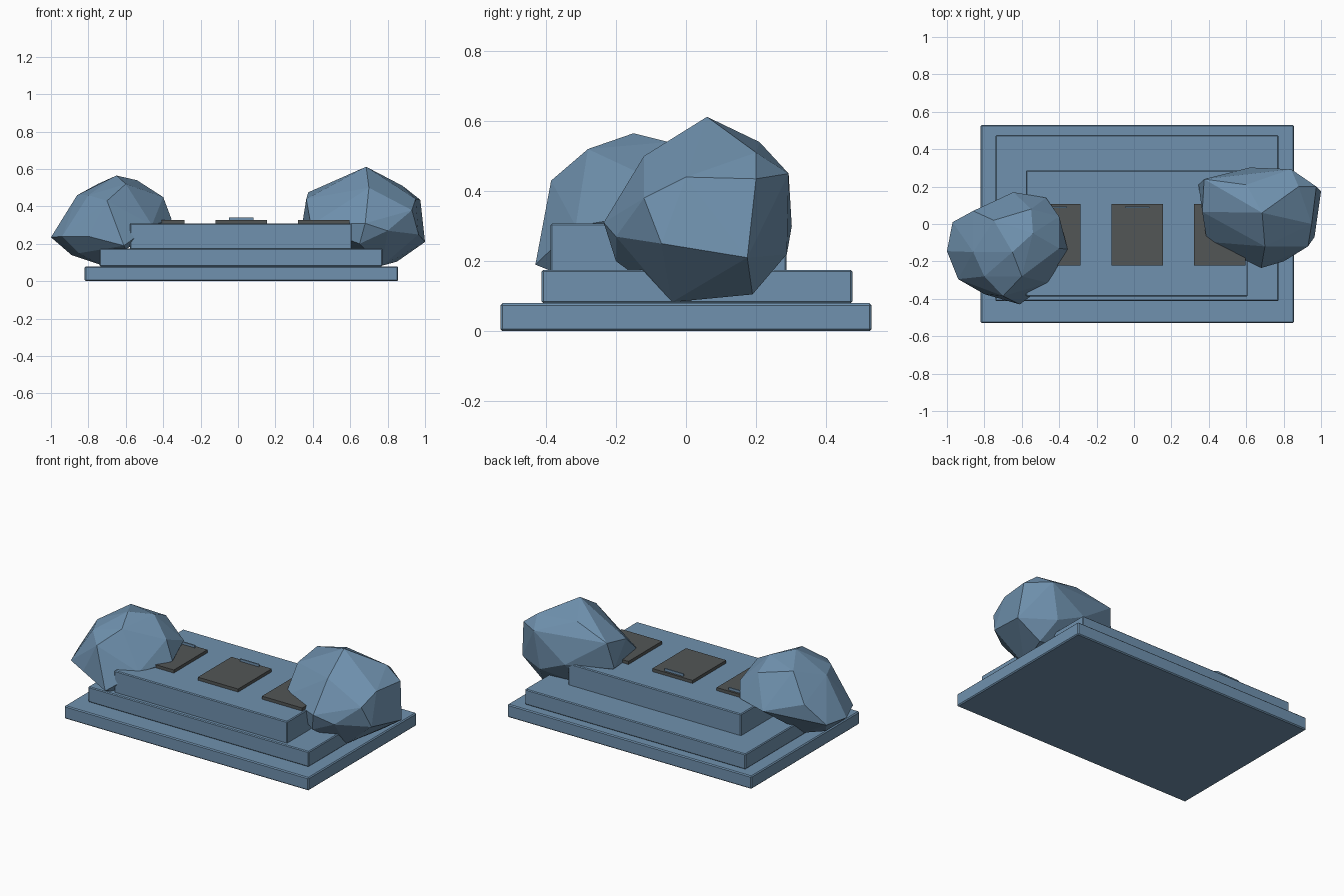
import bpy, bmesh


def material(name, rgb):
    m = bpy.data.materials.new(name)
    m.diffuse_color = (*rgb, 1)
    return m


STONE = material("blue stone", (0.16, 0.285, 0.425))
DARK = material("dark grey", (0.085, 0.093, 0.093))


def add_object(name, bm, mat):
    me = bpy.data.meshes.new(name)
    bm.to_mesh(me)
    bm.free()
    me.materials.append(mat)
    ob = bpy.data.objects.new(name, me)
    bpy.context.collection.objects.link(ob)
    return ob


def box(name, lo, hi, mat, bevel=0):
    bm = bmesh.new()
    bmesh.ops.create_cube(bm, size=1)
    for v in bm.verts:
        v.co = [a + (b - a) * (c + 0.5) for a, b, c in zip(lo, hi, v.co)]
    ob = add_object(name, bm, mat)
    if bevel:
        mod = ob.modifiers.new("soft edges", 'BEVEL')
        mod.width = bevel
        mod.segments = 1
    return ob


def boulder(name, corners, mat):
    # chiselled rock: faceted skin stretched over its key corners
    bm = bmesh.new()
    for c in corners:
        bm.verts.new(c)
    hull = bmesh.ops.convex_hull(bm, input=bm.verts)
    loose = {g for g in hull["geom_interior"] if isinstance(g, bmesh.types.BMVert)}
    bmesh.ops.delete(bm, geom=list(loose), context='VERTS')
    bmesh.ops.recalc_face_normals(bm, faces=bm.faces)
    return add_object(name, bm, mat)


# stepped plinth
box("bottom_step", (-0.82, -0.53, 0), (0.855, 0.53, 0.08), STONE, 0.006)
box("middle_step", (-0.74, -0.412, 0.08), (0.773, 0.475, 0.175), STONE, 0.005)
box("top_step", (-0.578, -0.387, 0.17), (0.608, 0.287, 0.308), STONE, 0.005)

# inlaid dark plates, each with a thin raised tab near its back edge
for i, x in enumerate((-0.423, 0.018, 0.458)):
    box(f"plate_{i + 1}", (x - 0.138, -0.222, 0.3), (x + 0.138, 0.107, 0.327), DARK)
    box(f"tab_{i + 1}", (x - 0.065, 0.086, 0.31), (x + 0.065, 0.094, 0.342), STONE)

# boulders at both ends
boulder("left_boulder", [
    (-1.0, -.145, .235), (-.97, .01, .24), (-.94, -.295, .24), (-.80, -.375, .24),
    (-.61, -.43, .19), (-.46, -.315, .30), (-.355, -.135, .33), (-.40, .04, .38),
    (-.47, .14, .32), (-.645, .17, .30), (-.86, .07, .36), (-.86, -.15, .46),
    (-.65, -.15, .565), (-.54, -.05, .54), (-.40, -.13, .45), (-.70, -.385, .43),
    (-.60, -.28, .52), (-.80, -.28, .46), (-.75, .02, .52), (-.55, .08, .48),
    (-.74, -.10, .09), (-.89, -.10, .14), (-.60, -.38, .17), (-.85, -.25, .15),
], STONE)
boulder("right_boulder", [
    (.685, .06, .612), (.88, .20, .51), (.975, .20, .435), (1.0, .175, .21),
    (.77, -.04, .083), (.345, .21, .315), (.375, .24, .475), (.51, .10, .50),
    (.84, .293, .45), (.62, .302, .30), (.80, .288, .22), (.965, -.07, .25),
    (.93, -.12, .38), (.68, -.235, .31), (.65, -.20, .20), (.39, -.095, .30),
    (.365, .065, .44), (.70, -.12, .50), (.85, .19, .105), (.55, .20, .15),
    (.95, .0, .44), (.60, .21, .54), (.80, -.20, .27),
], STONE)
